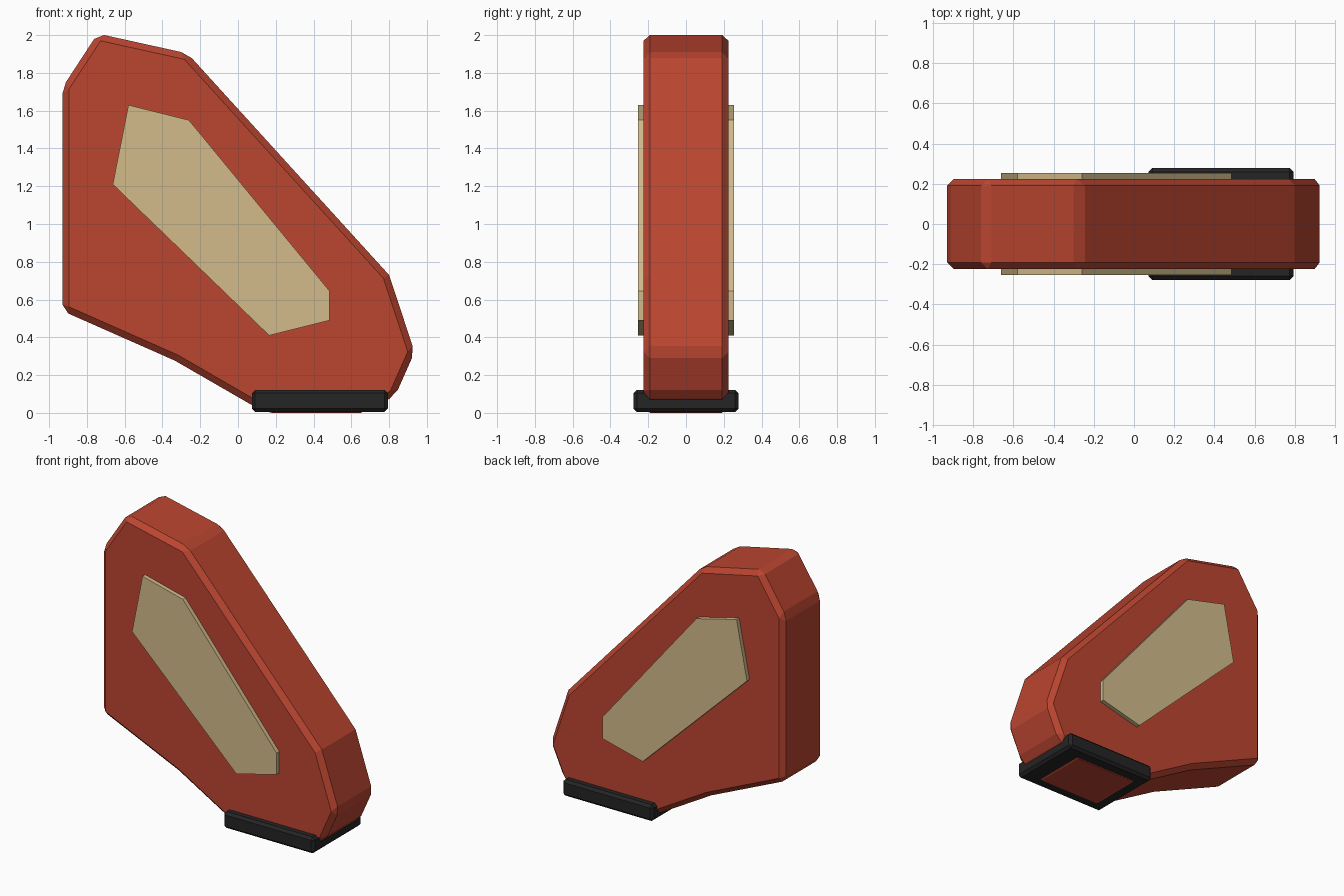
import bpy, bmesh

if "Cube" in bpy.data.objects:
    bpy.data.objects.remove(bpy.data.objects["Cube"])


def material(name, rgb):
    m = bpy.data.materials.new(name)
    m.diffuse_color = (*rgb, 1)
    m.use_nodes = True
    m.node_tree.nodes["Principled BSDF"].inputs["Base Color"].default_value = m.diffuse_color
    return m


def slab(name, profile, y0, y1, mat, bevel=0.0):
    """Extrude an x-z profile from y0 to y1, with chamfered sharp edges."""
    bm = bmesh.new()
    face = bm.faces.new([bm.verts.new((x, y0, z)) for x, z in profile])
    new = bmesh.ops.extrude_face_region(bm, geom=[face])["geom"]
    bmesh.ops.translate(bm, vec=(0, y1 - y0, 0),
                        verts=[v for v in new if isinstance(v, bmesh.types.BMVert)])
    bmesh.ops.recalc_face_normals(bm, faces=bm.faces)
    if bevel:
        sharp = [e for e in bm.edges if e.calc_face_angle(0) > 0.52]
        bmesh.ops.bevel(bm, geom=sharp, offset=bevel, offset_type='OFFSET',
                        segments=1, profile=0.5, affect='EDGES')
    mesh = bpy.data.meshes.new(name)
    bm.to_mesh(mesh)
    bm.free()
    mesh.materials.append(mat)
    ob = bpy.data.objects.new(name, mesh)
    bpy.context.collection.objects.link(ob)
    return ob


red = material("brick red", (0.50, 0.06, 0.03))
tan = material("sand tan", (0.65, 0.50, 0.26))
black = material("rubber black", (0.018, 0.018, 0.018))

# Main slanted body
body = [(-0.93, 0.54), (-0.335, 0.277), (0.145, 0.0), (0.65, 0.0), (0.832, 0.09),
        (0.935, 0.322), (0.80, 0.73), (-0.267, 1.903), (-0.743, 2.008), (-0.93, 1.722)]
slab("body", body, -0.225, 0.225, red, 0.034)

# Raised panels on both flat sides
panel = [(-0.58, 1.63), (-0.26, 1.55), (0.485, 0.645), (0.485, 0.49),
         (0.165, 0.41), (-0.663, 1.21)]
for side, s in (("front", -1), ("back", 1)):
    slab(side + "_panel", panel, s * 0.20, s * 0.255, tan)

# Foot pad around the bottom of the body
pad = [(0.073, 0.005), (0.793, 0.005), (0.793, 0.122), (0.073, 0.122)]
slab("foot_pad", pad, -0.278, 0.278, black, 0.018)
